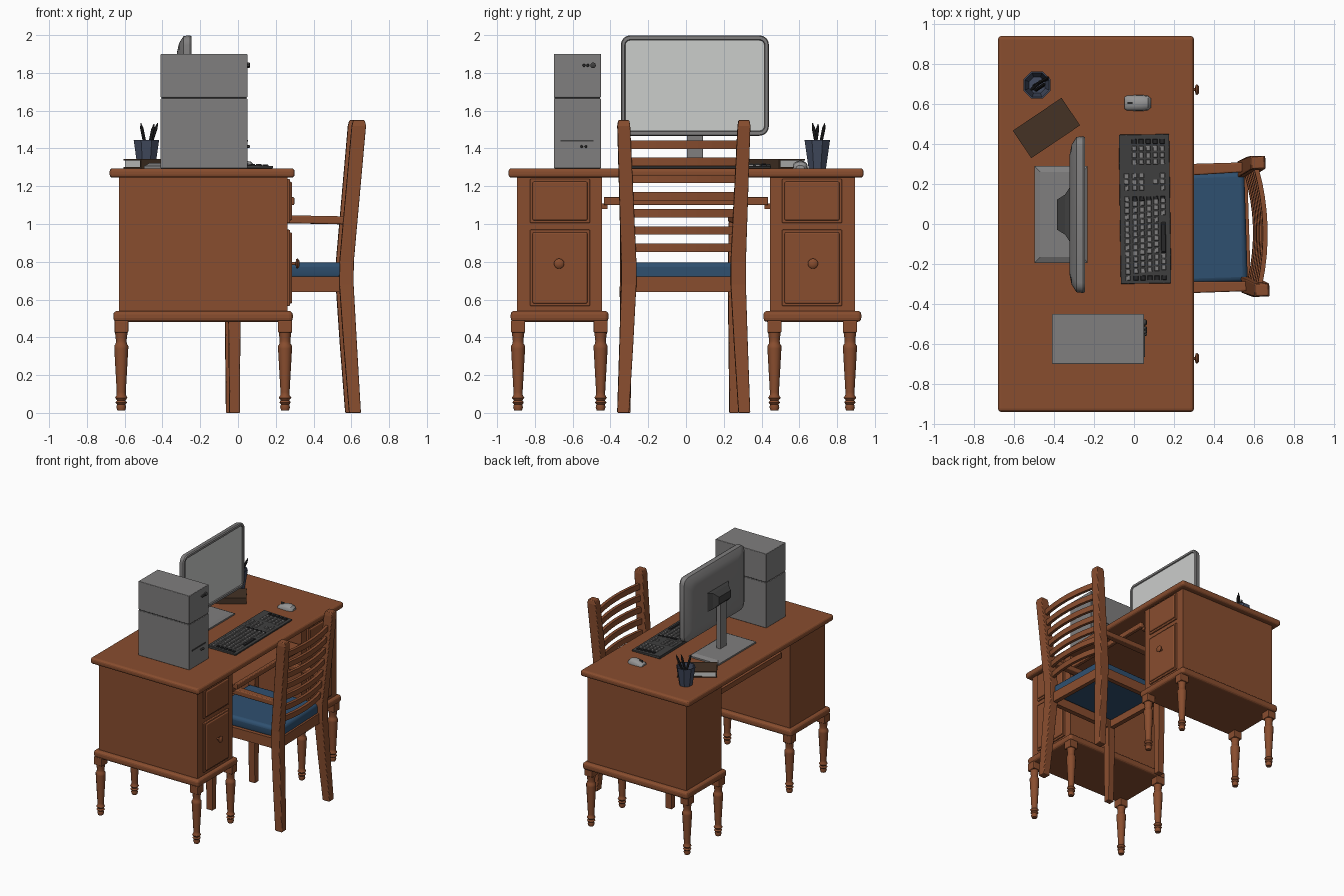
import bpy, bmesh, math
from mathutils import Matrix, Vector

if "Cube" in bpy.data.objects:
    bpy.data.objects.remove(bpy.data.objects["Cube"])

def material(name, r, g, b):
    m = bpy.data.materials.new(name)
    m.diffuse_color = (r, g, b, 1)
    m.use_nodes = True
    m.node_tree.nodes["Principled BSDF"].inputs["Base Color"].default_value = m.diffuse_color
    return m

WOOD = material("wood", .25, .075, .028)
GREY = material("case grey", .215, .21, .21)
SCREEN = material("screen grey", .6, .61, .6)
BLUE = material("cushion blue", .028, .08, .16)
SLATE = material("cup slate", .055, .07, .115)
DARK = material("dark grey", .05, .05, .05)
BROWN = material("book brown", .058, .032, .018)
BLACK = material("pen black", .02, .02, .022)
PALE = material("pale grey", .3, .3, .3)
smooth_objects = []

def finish(name, bm, mat, bevel=0, smooth=False, M=None):
    bmesh.ops.recalc_face_normals(bm, faces=bm.faces)
    me = bpy.data.meshes.new(name)
    bm.to_mesh(me)
    bm.free()
    if M:
        me.transform(M)
    me.materials.append(mat)
    ob = bpy.data.objects.new(name, me)
    bpy.context.collection.objects.link(ob)
    if bevel:
        mod = ob.modifiers.new("round", 'BEVEL')
        mod.width, mod.segments, mod.limit_method = bevel, 3, 'ANGLE'
    if smooth:
        smooth_objects.append(ob)
    return ob

def add_loft(bm, rings):
    vs = [[bm.verts.new(p) for p in r] for r in rings]
    n = len(vs[0])
    for a, b in zip(vs, vs[1:]):
        for i in range(n):
            bm.faces.new((a[i], a[(i + 1) % n], b[(i + 1) % n], b[i]))
    bm.faces.new(vs[0])
    bm.faces.new(vs[-1])

def loft(name, rings, mat, **kw):
    bm = bmesh.new()
    add_loft(bm, rings)
    return finish(name, bm, mat, **kw)

def rect(x0, x1, y0, y1, z):
    return [(x0, y0, z), (x1, y0, z), (x1, y1, z), (x0, y1, z)]

def box(name, x0, x1, y0, y1, z0, z1, mat, **kw):
    return loft(name, [rect(x0, x1, y0, y1, z0), rect(x0, x1, y0, y1, z1)], mat, **kw)

def lathe(name, profile, M, mat, n=16, smooth=True):
    """profile: (height, radius) pairs around local z"""
    rings = [[(r * math.cos(2 * math.pi * i / n), r * math.sin(2 * math.pi * i / n), z)
              for i in range(n)] for z, r in profile]
    return loft(name, rings, mat, M=M, smooth=smooth)

def rounded(x, cy, cz, hy, hz, r):
    """rounded rectangle in the plane at x"""
    pts = []
    for k, (sy, sz) in enumerate([(1, 1), (-1, 1), (-1, -1), (1, -1)]):
        for j in range(5):
            a = math.pi / 2 * (k + j / 4)
            pts.append((x, cy + sy * (hy - r) + r * math.cos(a), cz + sz * (hz - r) + r * math.sin(a)))
    return pts

T = Matrix.Translation
TO_X = Matrix.Rotation(math.pi / 2, 4, 'Y')

# desk: top, two pedestals with drawers, turned legs, sliding tray
box("desk_top", -.68, .30, -.94, .94, 1.245, 1.295, WOOD, bevel=.018)
LEG = [(.012, .02), (.03, .026), (.045, .022), (.055, .031), (.066, .022), (.08, .033), (.095, .024),
       (.11, .024), (.34, .037), (.355, .037), (.365, .03), (.38, .028), (.40, .03), (.43, .034)]
for s, leg_ys in ((-1, (-.889, -.452)), (1, (.468, .868))):
    side = "left" if s < 0 else "right"
    def span(a, b):
        return (min(s * a, s * b), max(s * a, s * b))
    box(side + "_pedestal", -.63, .262, *span(.444, .894), .53, 1.25, WOOD)
    box(side + "_pedestal_base", -.66, .29, *span(.41, .928), .482, .54, WOOD, bevel=.02)
    for part, z0, z1 in (("upper", 1.005, 1.238), ("lower", .565, .97)):
        box(f"{side}_{part}_drawer", .25, .275, *span(.508, .826), z0, z1, WOOD, bevel=.006)
        box(f"{side}_{part}_drawer_panel", .26, .286, *span(.522, .812), z0 + .014, z1 - .014, WOOD, bevel=.008)
    lathe(side + "_drawer_knob", [(0, .008), (.025, .008), (.028, .024), (.036, .027), (.044, .018), (.046, .004)],
          T((.28, s * .672, .79)) @ TO_X, WOOD)
    for x in (-.618, .249):
        for y in leg_ys:
            lathe(side + "_desk_leg", LEG, T((x, y, 0)), WOOD, n=12)
            box(side + "_leg_block", x - .037, x + .037, y - .037, y + .037, .425, .49, WOOD, bevel=.005)
    box(side + "_tray_rail", -.52, .27, *span(.415, .447), 1.08, 1.108, WOOD)
box("tray", -.55, .28, -.43, .43, 1.108, 1.128, WOOD)
box("tray_front_lip", .265, .298, -.435, .435, 1.10, 1.142, WOOD, bevel=.006)
box("tray_back_bar", -.56, -.535, -.435, .435, 1.10, 1.142, WOOD)

# chair, turned slightly about its back
CH = T((.6, -.0125, 0)) @ Matrix.Rotation(math.radians(1.8), 4, 'Z') @ T((-.6, 0, 0))
for s in (-1, 1):
    side = "left" if s < 0 else "right"
    loft(side + "_back_post",
         [rect(x0, x1, s * a, s * b, z) for z, x0, x1, a, b in
          ((0, .578, .64, .29, .352), (.35, .55, .62, .268, .34), (.68, .527, .602, .25, .33),
           (.8, .528, .603, .25, .33), (1.52, .592, .667, .285, .352), (1.55, .6, .66, .29, .347))],
         WOOD, M=CH, bevel=.006)
    loft(side + "_front_post",
         [rect(x0, x1, s * a, s * b, z) for z, x0, x1, a, b in
          ((0, -.055, 0, .262, .312), (.64, -.062, .004, .255, .318), (1.01, -.058, 0, .258, .315))],
         WOOD, M=CH, bevel=.005)
    loft(side + "_arm",
         [[(x, s * (c - w), z), (x, s * (c + w), z), (x, s * (c + w), z + .042), (x, s * (c - w), z + .042)]
          for x, c, w, z in ((-.085, .287, .03, 1.01), (.2, .293, .03, 1.005), (.57, .298, .024, .998))],
         WOOD, M=CH, bevel=.008)
    box(side + "_seat_rail", -.03, .55, *sorted((s * .262, s * .3)), .64, .722, WOOD, M=CH)
box("front_seat_rail", -.05, -.012, -.27, .27, .64, .722, WOOD, M=CH)
box("rear_seat_rail", .54, .575, -.27, .27, .64, .722, WOOD, M=CH)
loft("seat_cushion", [rect(-.06, .56, -.262, .262, .70), rect(-.06, .56, -.275, .275, .735),
                      rect(-.06, .56, -.275, .275, .797)], BLUE, M=CH, bevel=.025, smooth=True)
for i in range(7):
    z = .875 + i * .0908
    px = .565 + (z - .8) * .087
    half = .26 + (z - .8) * .05
    rings = []
    for j in range(9):
        t = j / 4 - 1
        x = px + .035 * (1 - t * t)
        rings.append([(x - .012, t * half, z - .022), (x + .012, t * half, z - .022),
                      (x + .014, t * half, z + .022), (x - .01, t * half, z + .022)])
    loft("back_slat", rings, WOOD, M=CH)

# computer tower facing +x
box("tower_lower", -.41, .05, -.70, -.45, 1.295, 1.664, GREY, bevel=.004)
box("tower_upper", -.41, .05, -.70, -.45, 1.67, 1.90, GREY, bevel=.004)
box("tower_seam", -.405, .046, -.696, -.454, 1.66, 1.675, DARK)
box("disc_slot", .048, .054, -.665, -.49, 1.436, 1.446, DARK)
for y, z, r in ((-.492, 1.84, .015), (-.52, 1.84, .008), (-.54, 1.84, .008), (-.53, 1.41, .007), (-.552, 1.41, .007)):
    lathe("tower_button", [(0, r), (.012, r), (.016, r * .6)], T((.048, y, z)) @ TO_X, DARK, n=12)

# monitor
MY, MZ = .047, 1.733
loft("monitor_case", [rounded(x, MY, MZ, hy, hz, r) for x, hy, hz, r in
     ((-.322, .30, .18, .05), (-.312, .35, .225, .05), (-.288, .388, .262, .05), (-.255, .392, .266, .05),
      (-.246, .387, .261, .045), (-.246, .372, .244, .03), (-.254, .368, .24, .026))], GREY, smooth=True)
loft("monitor_screen", [rounded(x, MY, MZ, .367, .239, .025) for x in (-.256, -.252)], SCREEN)
loft("monitor_bracket", [[(x, MY - h, z0), (x, MY + h, z0), (x, MY + h, z1), (x, MY - h, z1)]
     for x, h, z0, z1 in ((-.385, .075, 1.70, 1.76), (-.345, .10, 1.66, 1.79), (-.315, .145, 1.64, 1.80))], DARK)
box("monitor_neck", -.372, -.335, .005, .09, 1.31, 1.72, GREY, bevel=.006)
loft("monitor_base", [rect(-.497, -.232, -.195, .29, 1.295), rect(-.497, -.232, -.195, .29, 1.307),
                      rect(-.47, -.255, -.165, .26, 1.322)], GREY)

# keyboard with rows of keys, slightly higher at the far side
KB = T((.055, .075, 1.295)) @ Matrix.Rotation(math.radians(.8), 4, 'Z')
loft("keyboard", [rect(-.126, .126, -.373, .373, 0),
                  [(-.126, -.373, .022), (.126, -.373, .012), (.126, .373, .012), (-.126, .373, .022)]],
     DARK, M=KB, bevel=.003)
def key(bm, x, y, hx, hy):
    z = .016 - x * .04
    add_loft(bm, [rect(x - hx, x + hx, y - hy, y + hy, z - .004),
                  rect(x - hx * .7, x + hx * .7, y - hy * .8, y + hy * .8, z + .008)])
light, dark = bmesh.new(), bmesh.new()
for r, x in enumerate((-.09, -.05, -.015, .02, .055, .09)):
    for k in range(14):
        if r == 5 and 3 < k < 10:
            continue
        edge = r > 0 and k in (0, 13)
        key(dark if edge else light, x, -.345 + k * .0305 + (.004 * r if 0 < k < 13 else 0), .0135, .0125)
    for k in range(3):
        if r not in (3,) and not (r == 4 and k != 1):
            key(light, x, .105 + k * .031, .0135, .0125)
    if r:
        for k in range(4):
            key(dark if k == 3 else light, x, .235 + k * .034, .0135, .0135)
key(dark, .09, -.145, .0135, .085)
finish("keys", light, GREY, M=KB)
finish("modifier_keys", dark, BLACK, M=KB)

# mouse
loft("mouse", [[(x, .605 + h * math.cos(a), 1.295 + z * max(0, math.sin(a)) ** .7)
                for a in [math.pi * i / 8 for i in range(9)]]
               for x, h, z in ((-.047, .03, .012), (-.035, .037, .022), (0, .039, .034), (.04, .04, .041),
                               (.07, .036, .034), (.086, .022, .015))], PALE, smooth=True)
box("mouse_wheel", -.032, -.008, .601, .609, 1.31, 1.335, DARK)

# book lying on the desk
BK = T((-.438, .48, 1.295)) @ Matrix.Rotation(math.radians(34), 4, 'Z')
box("book_pages", -.14, .14, -.075, .077, .006, .042, SCREEN, M=BK)
box("book_lower_cover", -.147, .147, -.083, .083, 0, .007, BROWN, M=BK)
box("book_upper_cover", -.147, .147, -.083, .083, .041, .048, BROWN, M=BK)
box("book_spine", -.147, .147, -.083, -.075, 0, .048, BROWN, M=BK)

# pen cup and pens
CUP = T((-.485, .695, 1.295)) @ Matrix.Rotation(math.pi / 8, 4, 'Z')
lathe("pen_cup", [(0, .05), (.15, .073), (.15, .066), (.012, .044)], CUP, SLATE, n=8, smooth=False)
for a, b in (((-.47, .71, 1.31), (-.515, .67, 1.535)), ((-.50, .69, 1.31), (-.425, .735, 1.535)),
             ((-.49, .67, 1.31), (-.445, .70, 1.53))):
    a, b = Vector(a), Vector(b)
    L = (b - a).length
    lathe("pen", [(0, .008), (L - .05, .009), (L - .03, .009), (L, .002)],
          T(a) @ (b - a).to_track_quat('Z', 'Y').to_matrix().to_4x4(), BLACK, n=8)

# smooth shading on the rounded parts
bpy.ops.object.select_all(action='DESELECT')
for ob in smooth_objects:
    ob.select_set(True)
bpy.context.view_layer.objects.active = smooth_objects[0]
bpy.ops.object.shade_smooth_by_angle(angle=math.radians(35))
